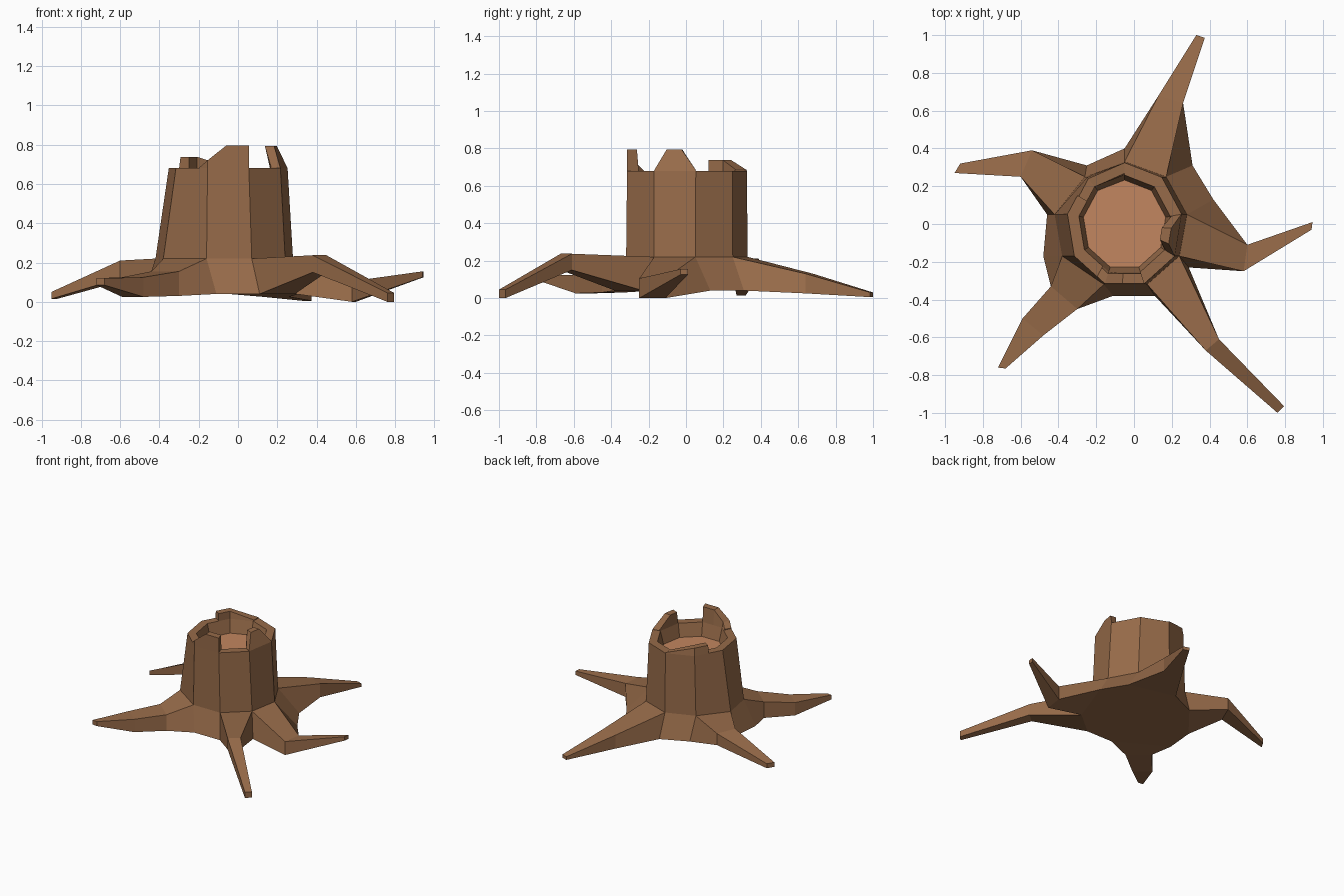
import bpy, bmesh
from math import sin, cos, radians, floor

if "Cube" in bpy.data.objects:
    bpy.data.objects.remove(bpy.data.objects["Cube"])

SIDES = 9
RIM_Z, FLOOR_Z, COLLAR_Z, SKIRT_Z = 0.68, 0.58, 0.22, 0.04


def material(name, color):
    m = bpy.data.materials.new(name)
    m.use_nodes = True
    m.diffuse_color = color
    m.node_tree.nodes["Principled BSDF"].inputs["Base Color"].default_value = color
    return m


bark = material("bark_brown", (0.31, 0.147, 0.067, 1))
wood = material("cut_wood", (0.54, 0.24, 0.115, 1))


def finish(bm, name, mats):
    bmesh.ops.recalc_face_normals(bm, faces=bm.faces[:])
    mesh = bpy.data.meshes.new(name)
    bm.to_mesh(mesh)
    bm.free()
    for m in mats:
        mesh.materials.append(m)
    obj = bpy.data.objects.new(name, mesh)
    bpy.context.collection.objects.link(obj)
    return obj


def rim_point(t, scale, z):
    """Point on the nine-sided rim; t counts corners clockwise from the back."""
    def corner(i):
        a = radians(360 / SIDES * i)
        return sin(a) * 0.307, cos(a) * 0.33
    i = floor(t)
    (x0, y0), (x1, y1) = corner(i), corner(i + 1)
    f = t - i
    return (-0.05 + scale * (x0 + (x1 - x0) * f),
            -0.005 + scale * (y0 + (y1 - y0) * f), z)


# Collar where the trunk meets the roots, and the flared skirt below it
collar = [(-.05, .33), (.17, .25), (.28, .05), (.24, -.17), (.07, -.32),
          (-.16, -.32), (-.38, -.17), (-.42, .05), (-.26, .25)]
skirt = [(-.05, .40), (.31, .31), (.42, .13), (.29, -.23), (.11, -.38),
         (-.11, -.38), (-.48, -.17), (-.46, .05), (-.25, .31)]

# Roots by trunk side: sections of (edge a, edge b, top z, bottom z)
roots = {
    0: [((.13, .68), (.26, .64), .13, .025),
        ((.33, 1.0), (.375, .985), .03, .005)],
    2: [((.60, -.11), (.58, -.25), .105, 0),
        ((.945, .01), (.94, -.03), .155, .125)],
    3: [((.45, -.61), (.38, -.67), .237, .15),
        ((.795, -.965), (.76, -1.0), .045, 0)],
    5: [((-.30, -.45), (-.44, -.33), .155, .03),
        ((-.48, -.59), (-.59, -.50), .125, .025),
        ((-.68, -.765), (-.72, -.76), .12, .085)],
    7: [((-.60, .25), (-.54, .39), .21, .12),
        ((-.95, .27), (-.92, .32), .05, .015)],
}

# Trunk, hollow top, skirt and roots in one closed mesh
bm = bmesh.new()
rings = [
    [bm.verts.new((x, y, SKIRT_Z)) for x, y in skirt],
    [bm.verts.new((x, y, COLLAR_Z)) for x, y in collar],
    [bm.verts.new(rim_point(i, 1, RIM_Z)) for i in range(SIDES)],
    [bm.verts.new(rim_point(i, 0.8, RIM_Z)) for i in range(SIDES)],
    [bm.verts.new(rim_point(i, 0.72, FLOOR_Z)) for i in range(SIDES)],
]
for level, (low, high) in enumerate(zip(rings, rings[1:])):
    for i in range(SIDES):
        if level == 0 and i in roots:
            continue
        j = (i + 1) % SIDES
        bm.faces.new((low[i], low[j], high[j], high[i]))
bm.faces.new(rings[0])
bm.faces.new(rings[-1]).material_index = 1

for i, sections in roots.items():
    j = (i + 1) % SIDES
    loop = [rings[1][i], rings[1][j], rings[0][j], rings[0][i]]
    for a, b, top, bottom in sections:
        nxt = [bm.verts.new((*p, z)) for p, z in
               ((a, top), (b, top), (b, bottom), (a, bottom))]
        for k in range(4):
            n = (k + 1) % 4
            bm.faces.new((loop[k], loop[n], nxt[n], nxt[k]))
        loop = nxt
    bm.faces.new(loop)
finish(bm, "stump", [bark, wood])


# Broken splinters standing on the rim: columns of (rim position, top z)
def splinter(name, columns, lean=0.0):
    bm = bmesh.new()
    loops = []
    for t, z in columns:
        s = 1 - lean * (z - RIM_Z)
        loops.append([bm.verts.new(p) for p in (
            rim_point(t, 1, RIM_Z), rim_point(t, s, z),
            rim_point(t, s - 0.17, z), rim_point(t, 0.8, RIM_Z))])
    for p, q in zip(loops, loops[1:]):
        for k in range(4):
            n = (k + 1) % 4
            bm.faces.new((p[k], p[n], q[n], q[k]))
    bm.faces.new(loops[0])
    bm.faces.new(loops[-1])
    bmesh.ops.remove_doubles(bm, verts=bm.verts[:], dist=0.0005)
    finish(bm, name, [bark])


splinter("front_splinter", [(4, .795), (4.55, .795), (5, .72), (5.25, .685)])
splinter("left_splinter", [(2, .685), (2.35, .793), (2.78, .793), (3, .685)], 1.3)
splinter("back_splinter", [(7.5, .738), (8, .738), (9, .685)], 0.5)
